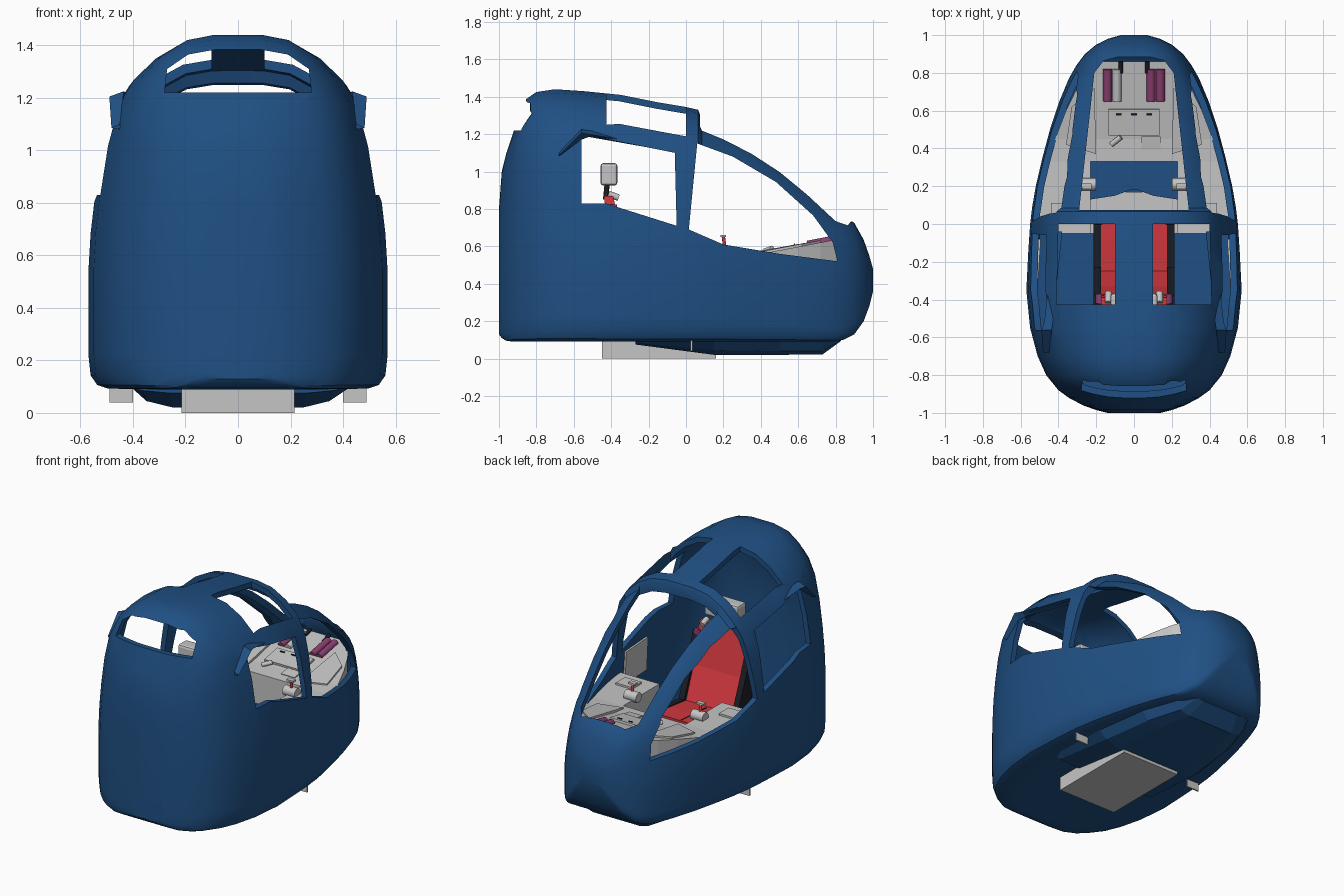
import bpy, bmesh, math
from mathutils import Vector

if "Cube" in bpy.data.objects:
    bpy.data.objects.remove(bpy.data.objects["Cube"])


def material(name, colour):
    m = bpy.data.materials.new(name)
    m.use_nodes = True
    m.diffuse_color = (*colour, 1)
    m.node_tree.nodes["Principled BSDF"].inputs["Base Color"].default_value = (*colour, 1)
    return m


BLUE = material("hull blue", (.014, .08, .23))
GREY = material("panel grey", (.56, .56, .56))
RED = material("seat red", (.68, .042, .052))
BLACK = material("trim black", (.012, .013, .018))
PURPLE = material("roller purple", (.26, .05, .165))


def loft(name, rings, mat):
    """Skin a list of equal point rings and cap both ends."""
    bm = bmesh.new()
    vs = [[bm.verts.new(p) for p in ring] for ring in rings]
    n = len(vs[0])
    for a, b in zip(vs, vs[1:]):
        for i in range(n):
            bm.faces.new((a[i], a[(i + 1) % n], b[(i + 1) % n], b[i]))
    bm.faces.new(vs[0])
    bm.faces.new(vs[-1])
    bmesh.ops.recalc_face_normals(bm, faces=bm.faces)
    mesh = bpy.data.meshes.new(name)
    bm.to_mesh(mesh)
    bm.free()
    mesh.materials.append(mat)
    ob = bpy.data.objects.new(name, mesh)
    bpy.context.collection.objects.link(ob)
    return ob


def prism(name, outline, axis, lo, hi, mat):
    """Extrude a flat outline along the axis x, y or z."""
    place = {"x": lambda p, d: (d, p[0], p[1]),
             "y": lambda p, d: (p[0], d, p[1]),
             "z": lambda p, d: (p[0], p[1], d)}[axis]
    return loft(name, [[place(p, d) for p in outline] for d in (lo, hi)], mat)


def box(name, centre, size, mat, tilt=0, bevel=0):
    x, y, z = (s / 2 for s in size)
    ob = prism(name, [(-x, -y), (x, -y), (x, y), (-x, y)], "z", -z, z, mat)
    ob.location = centre
    ob.rotation_euler.x = tilt
    if bevel:
        mod = ob.modifiers.new("Bevel", "BEVEL")
        mod.width, mod.segments = bevel, 2
    return ob


def rod(name, start, end, radius, mat, sides=12):
    a, b = Vector(start), Vector(end)
    turn = (b - a).to_track_quat("Z", "Y")
    circle = [Vector((math.cos(t), math.sin(t), 0)) * radius
              for t in (math.tau * i / sides for i in range(sides))]
    ob = loft(name, [[c + turn @ p for p in circle] for c in (a, b)], mat)
    smooth(ob)
    return ob


def activate(ob):
    bpy.ops.object.select_all(action="DESELECT")
    ob.select_set(True)
    bpy.context.view_layer.objects.active = ob


def smooth(ob, angle=35):
    activate(ob)
    bpy.ops.object.shade_smooth_by_angle(angle=math.radians(angle))


# Hull: one half section scaled along stations of (y, half width, bottom, top)
SECTION = [(0, 0), (.6, 0), (.87, .002), (.94, .012), (.985, .04), (1, .1), (1, .34), (.985, .45),
           (.955, .56), (.905, .69), (.83, .805), (.72, .88), (.57, .94), (.38, .985), (.18, 1), (0, 1)]
STATIONS = [(-1, .14, .13, .8), (-.985, .2, .11, 1), (-.96, .27, .095, 1.1), (-.92, .345, .09, 1.22),
            (-.88, .4, .09, 1.37), (-.8, .465, .09, 1.425), (-.7, .51, .09, 1.44),
            (-.55, .55, .09, 1.43), (-.35, .57, .09, 1.41), (-.15, .56, .09, 1.37),
            (0, .55, .09, 1.345), (.065, .542, .09, 1.33), (.085, .54, .09, 1.28), (.2, .52, .09, 1.23),
            (.35, .485, .09, 1.15), (.5, .445, .09, 1.05), (.65, .395, .09, .925), (.77, .345, .09, .82),
            (.84, .305, .1, .765), (.9, .26, .13, .725), (.95, .2, .2, .635), (.98, .14, .28, .55),
            (1, .07, .36, .48)]
LOOP = SECTION + [(-u, v) for u, v in SECTION[-2:0:-1]]


def hull_width(y, z):
    """Half width of the hull skin at a given y and z."""
    for p, q in zip(STATIONS, STATIONS[1:]):
        if p[0] <= y <= q[0]:
            f = (y - p[0]) / (q[0] - p[0])
            w, b, t = (p[i] + f * (q[i] - p[i]) for i in (1, 2, 3))
            v = (z - b) / (t - b)
            for (u0, v0), (u1, v1) in zip(SECTION, SECTION[1:]):
                if v0 <= v <= v1 and v1 > v0:
                    return w * (u0 + (u1 - u0) * (v - v0) / (v1 - v0))
    return 0


hull = loft("hull", [[(u * w, y, b + v * (t - b)) for u, v in LOOP] for y, w, b, t in STATIONS], BLUE)
shell = hull.modifiers.new("Shell", "SOLIDIFY")
shell.thickness, shell.offset = .035, -1


def mirrored(half):
    return half + [(-x, y) for x, y in reversed(half)]


# Window openings
cutters = [
    prism("rear_side_cutter", [(-.56, .83), (-.43, .83), (-.05, .71), (-.06, 1.1), (-.56, 1.2)],
          "x", -1, 1, BLUE),
    prism("front_side_cutter", [(.015, .69), (.2, .61), (.5, .56), (.81, .52), (.785, .62), (.68, .765),
                                (.48, .945), (.25, 1.08), (.06, 1.15)], "x", -1, 1, BLUE),
    prism("windscreen_cutter", mirrored([(.29, .075), (.21, .8), (.16, .865), (.08, .885)]),
          "z", .6, 1.6, BLUE),
    prism("rear_window_cutter", mirrored([(.28, 1.22), (.27, 1.31), (.19, 1.365), (.08, 1.385)]),
          "y", -1.1, -.7, BLUE)]
for s in (-1, 1):
    cutters.append(prism("roof_cutter", [(s * .1, -.425), (s * .41, -.425), (s * .4, 0), (s * .1, 0)],
                         "z", 1.12, 1.6, BLUE))
for c in cutters:
    c.hide_render = True
    cut = hull.modifiers.new("Opening", "BOOLEAN")
    cut.operation, cut.solver, cut.object = "DIFFERENCE", "EXACT", c
activate(hull)
for name in [m.name for m in hull.modifiers]:
    bpy.ops.object.modifier_apply(modifier=name)
for c in cutters:
    bpy.data.objects.remove(c)
smooth(hull, 30)


# Deck: instrument surface that follows the hull, open around the seat
def deck_height(y):
    return .56 + max(0, y - .4) * .19


for s, side in ((1, "left"), (-1, "right")):
    for part, ys, inner in (("console", (-.05, .08, .2, .33), .23),
                            ("dash", (.33, .45, .6, .72, .8, .86), 0)):
        rings = []
        for y in ys:
            z = deck_height(y)
            x = hull_width(y, z) - .03
            rings.append([(s * inner, y, .3), (s * x, y, .3), (s * x, y, z), (s * inner, y, z)])
        loft(f"{side}_{part}", rings, GREY)
    # Raised dash plates
    plate = [(.2, .37), (.36, .42), (.33, .62), (.21, .72)]
    loft(f"{side}_dash_plate",
         [[(s * x, y, deck_height(y) + h) for x, y in plate] for h in (-.005, .012)], GREY)
    # Side control with stick
    rod(f"{side}_control_drum", (s * .2, .21, .575), (s * .29, .21, .575), .033, GREY)
    rod(f"{side}_stick", (s * .25, .21, .58), (s * .25, .2, .65), .009, RED)
    box(f"{side}_stick_grip", (s * .25, .2, .655), (.05, .03, .012), GREY)
    box(f"{side}_keypad", (s * .38, .06, .565), (.12, .1, .015), GREY)
    # Inner wall panel
    loft(f"{side}_wall_panel",
         [[(s * (hull_width(y, z) - d), y, z) for d in (.037, .05) for z in
           ((.47, .69) if d < .04 else (.69, .47))] for y in (-.33, -.08)], GREY)
    # Rollers sunk into the dash
    for x, mat in ((.09, PURPLE if s > 0 else GREY), (.14, PURPLE)):
        a, b = .65, .82
        rod(f"{side}_roller", (s * x, a, deck_height(a)), (s * x, b, deck_height(b)), .023, mat)
    rod(f"{side}_roller_arm", (s * .07, .8, deck_height(.8)), (s * .07, .86, deck_height(.8) + .02), .012, BLACK)
    # Window rail, flaring out behind the rear side window
    loft(f"{side}_window_rail", [[(s * x, y, z) for x, z in ring] for y, ring in (
        (-.68, [(.45, 1.1), (.482, 1.085), (.45, 1.08)]),
        (-.56, [(.435, 1.225), (.49, 1.205), (.45, 1.17)]),
        (-.52, [(.43, 1.22), (.475, 1.2), (.43, 1.185)]),
        (-.04, [(.38, 1.135), (.422, 1.12), (.39, 1.1)]))], BLUE)
    # Stub plate under the hull
    box(f"{side}_stub_plate", (s * .445, .03, .068), (.09, .01, .055), GREY)

# Centre dash instruments
box("centre_panel", (0, .54, deck_height(.54)), (.27, .14, .03), GREY, .18)
for x in (-.08, 0, .08):
    box("centre_switch", (x, .58, deck_height(.58) + .017), (.03, .008, .006), BLACK, .18)
box("lower_panel", (.09, .43, deck_height(.43)), (.1, .07, .02), GREY, .18)
rod("centre_lever", (-.12, .42, .575), (-.07, .46, .59), .014, GREY)

# Footwell and cabin floor
prism("footwell", mirrored([(.23, .33), (.23, .13), (.1, .15), (.02, .18)]), "z", .12, .36, BLUE)
box("cabin_floor", (0, .06, .2), (1, .22, .04), GREY)

# Seat: red pad on a black shell
pad = [(.05, .34), (.06, .42), (-.08, .41), (-.25, .39), (-.33, .6), (-.39, .87), (-.44, .87), (-.4, .6), (-.33, .33)]
prism("seat_pad", pad, "x", -.175, .175, RED)
shell_outline = [(.03, .14), (.04, .36), (-.3, .35), (-.38, .6), (-.42, .82), (-.46, .82), (-.44, .6), (-.38, .14)]
prism("seat_shell", shell_outline, "x", -.19, .19, BLACK)
box("cushion_seam", (0, -.08, .411), (.006, .26, .004), BLACK, .07)
for s, side in ((1, "left"), (-1, "right")):
    wing = [(.05, .32), (.06, .43), (-.23, .4), (-.32, .62), (-.38, .8), (-.44, .8), (-.36, .32)]
    prism(f"{side}_seat_bolster", wing, "x", s * .175, s * .215, BLACK)
    box(f"{side}_knee_guard", (s * .19, .03, .43), (.05, .07, .07), BLACK, 0, .01)
    rod(f"{side}_shoulder_roller", (s * .18, -.42, .8), (s * .18, -.37, .8), .024, PURPLE)
    rod(f"{side}_shoulder_clip", (s * .135, -.415, .88), (s * .135, -.36, .86), .018, GREY)
    rod(f"{side}_headrest_post", (s * .06, -.43, .85), (s * .06, -.42, .95), .014, BLACK)
box("headrest", (0, -.412, .985), (.25, .09, .12), GREY, 0, .015)

# Belly hatch and the tapered keel in front of it
box("belly_hatch", (0, -.145, .045), (.43, .61, .09), GREY)
loft("keel", [[(x, y, z) for x, z in mirrored([(w, .1), (w * .85, z1), (w * .6, z2)])]
              for y, w, z1, z2 in ((-.27, .43, .085, .075), (.15, .41, .045, .02),
                                   (.5, .36, .04, .02), (.73, .28, .04, .022), (.83, .22, .1, .095))], BLUE)
